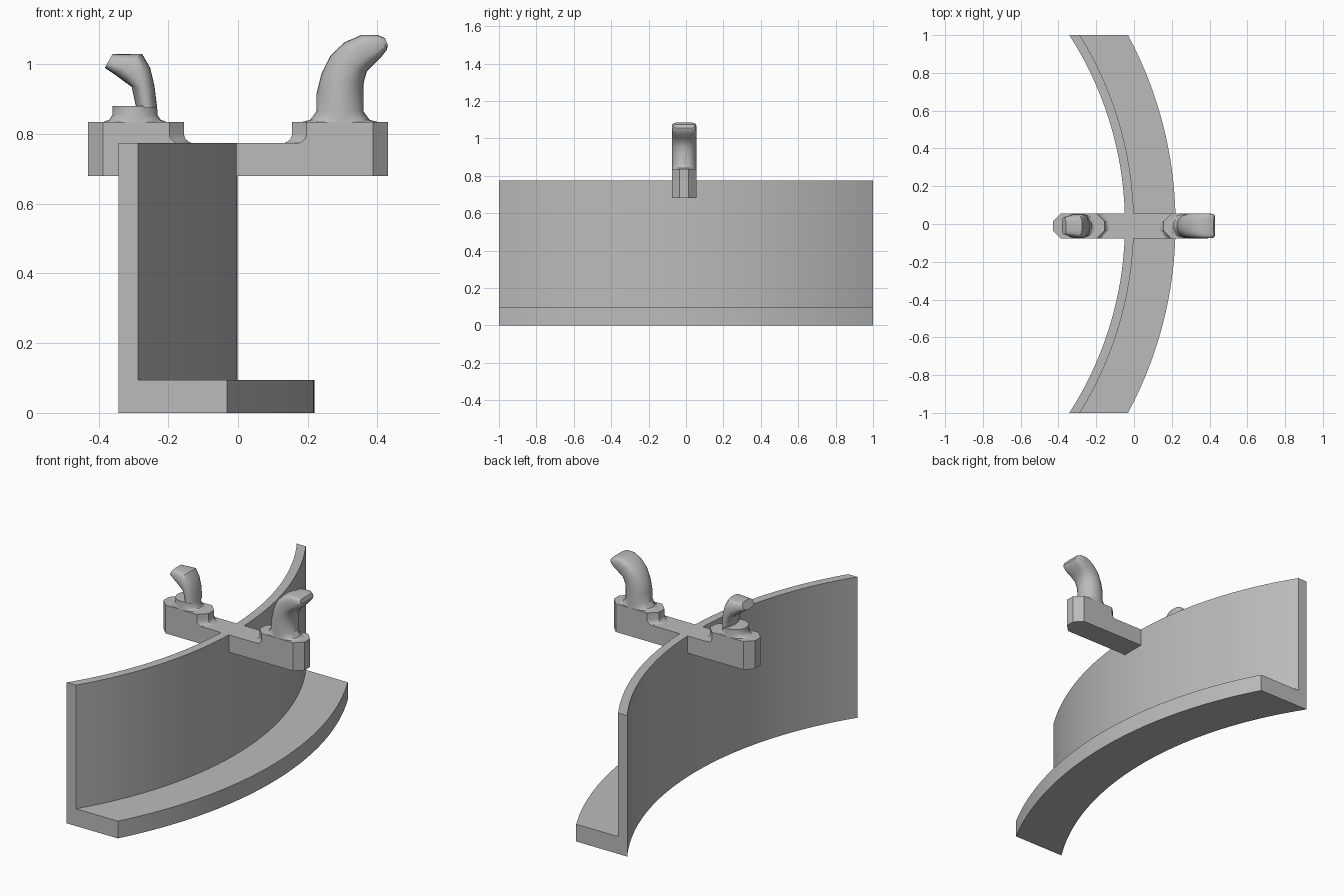
import bpy
import bmesh
import math

cube = bpy.data.objects.get("Cube")
if cube:
    bpy.data.objects.remove(cube, do_unlink=True)

grey = bpy.data.materials.new("plain grey")
grey.use_nodes = True
grey.diffuse_color = (0.5, 0.5, 0.5, 1)
grey.node_tree.nodes["Principled BSDF"].inputs["Base Color"].default_value = (0.5, 0.5, 0.5, 1)

Y_MID = -0.01      # the bracket sits slightly off centre
HALF = 0.066       # half width of the bracket
CHAMFER = 0.042


def loft(name, rings, angle=30):
    """Skin a list of equal-length rings and cap both ends."""
    bm = bmesh.new()
    loops = [[bm.verts.new(p) for p in ring] for ring in rings]
    n = len(loops[0])
    for a, b in zip(loops, loops[1:]):
        for i in range(n):
            j = (i + 1) % n
            bm.faces.new((a[i], a[j], b[j], b[i]))
    bm.faces.new(loops[0][::-1])
    bm.faces.new(loops[-1])
    bmesh.ops.recalc_face_normals(bm, faces=bm.faces)
    mesh = bpy.data.meshes.new(name)
    bm.to_mesh(mesh)
    bm.free()
    mesh.materials.append(grey)
    obj = bpy.data.objects.new(name, mesh)
    bpy.context.collection.objects.link(obj)
    bpy.ops.object.select_all(action='DESELECT')
    obj.select_set(True)
    bpy.context.view_layer.objects.active = obj
    bpy.ops.object.shade_smooth_by_angle(angle=math.radians(angle))
    return obj


# Curved wall with its shelf: an L section following concentric arcs
CENTRE, INNER, WALL, SHELF = -1.892, 1.844, 1.891, 2.112
section = [(INNER, 0), (SHELF, 0), (SHELF, 0.095), (WALL, 0.095), (WALL, 0.775), (INNER, 0.775)]
STEPS = 64
rings = []
for k in range(STEPS + 1):
    y = -1 + 2 * k / STEPS
    rings.append([(CENTRE + math.sqrt(r * r - y * y), y, z) for r, z in section])
loft("curved_wall_and_shelf", rings)


def octagon(x0, x1, z):
    """Rectangle in plan with chamfered corners."""
    c, h = CHAMFER, HALF
    plan = [(x0, c - h), (x0 + c, -h), (x1 - c, -h), (x1, c - h),
            (x1, h - c), (x1 - c, h), (x0 + c, h), (x0, h - c)]
    return [(x, Y_MID + y, z) for x, y in plan]


# Crossbar and the two raised pads with a fillet on the inner end
loft("crossbar", [octagon(-0.43, 0.43, z) for z in (0.68, 0.775)])
pad_steps = [(0.775, 0.135), (0.779, 0.143), (0.787, 0.151), (0.798, 0.155), (0.835, 0.155)]
for side, name in ((-1, "right_pad"), (1, "left_pad")):
    loft(name, [octagon(*sorted((side * 0.43, side * x)), z) for z, x in pad_steps])


def hook(name, stations):
    """Each station: x and z of both profile edges, half width, squareness."""
    rings = []
    for xa, za, xb, zb, w, power in stations:
        ring = []
        for i in range(24):
            t = 2 * math.pi * i / 24
            c, s = math.cos(t), math.sin(t)
            u = math.copysign(abs(c) ** (2 / power), c)
            v = math.copysign(abs(s) ** (2 / power), s)
            ring.append(((xa + xb) / 2 + u * (xb - xa) / 2, Y_MID + v * w,
                         (za + zb) / 2 + u * (zb - za) / 2))
        rings.append(ring)
    return loft(name, rings, 35)


# Low hook: round foot with a flat step, then a slimmer leaning neck
hook("low_hook_foot", [
    (-0.385, 0.835, -0.205, 0.835, 0.066, 2),
    (-0.37, 0.841, -0.222, 0.841, 0.066, 2),
    (-0.36, 0.855, -0.231, 0.855, 0.064, 2),
    (-0.36, 0.88, -0.232, 0.88, 0.064, 2)])
hook("low_hook_neck", [
    (-0.292, 0.875, -0.232, 0.875, 0.06, 2),
    (-0.305, 0.935, -0.24, 0.94, 0.062, 2.2),
    (-0.332, 0.955, -0.252, 0.99, 0.064, 2.5),
    (-0.355, 0.972, -0.275, 1.03, 0.06, 3),
    (-0.382, 0.99, -0.36, 1.03, 0.045, 3)])

# Tall hook: round post that bends outward and squares off at the tip
hook("tall_hook", [
    (0.185, 0.835, 0.40, 0.835, 0.066, 2),
    (0.207, 0.841, 0.378, 0.841, 0.066, 2),
    (0.225, 0.865, 0.36, 0.865, 0.066, 2),
    (0.226, 0.92, 0.36, 0.925, 0.066, 2),
    (0.24, 0.975, 0.361, 0.95, 0.066, 2.1),
    (0.265, 1.025, 0.37, 0.98, 0.066, 2.4),
    (0.305, 1.063, 0.39, 1.0, 0.066, 3),
    (0.355, 1.085, 0.412, 1.022, 0.066, 4),
    (0.40, 1.085, 0.427, 1.042, 0.064, 4),
    (0.422, 1.075, 0.43, 1.055, 0.055, 4)])
